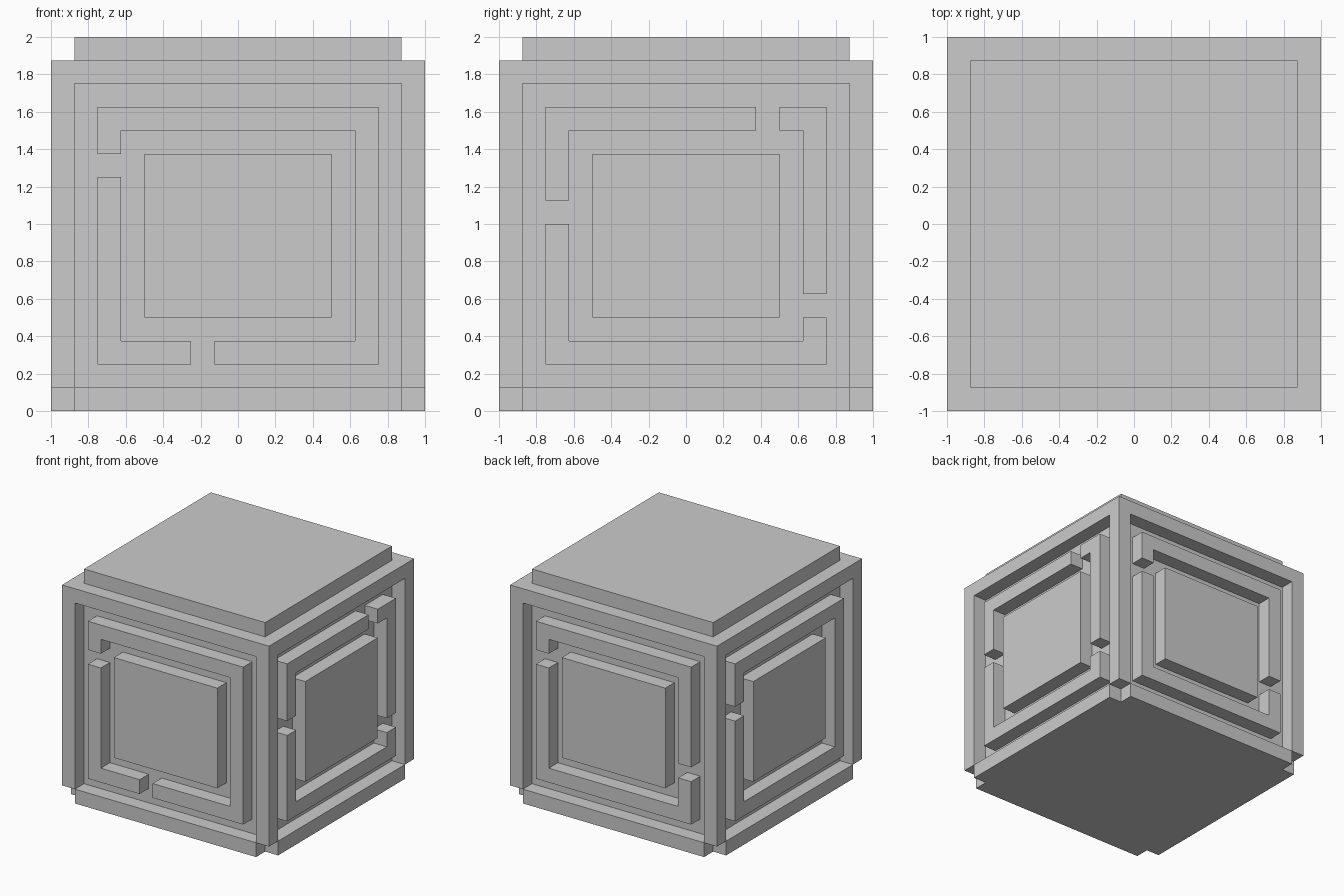
import bpy, bmesh
from math import radians
from mathutils import Matrix, Vector

if "Cube" in bpy.data.objects:
    bpy.data.objects.remove(bpy.data.objects["Cube"])

U = 0.125           # module that every size is a multiple of
OUT, IN = 1.0, 1.0 - U


def finish(bm, name, matrix=None):
    bmesh.ops.recalc_face_normals(bm, faces=bm.faces)
    mesh = bpy.data.meshes.new(name)
    bm.to_mesh(mesh)
    bm.free()
    if matrix:
        mesh.transform(matrix)
    obj = bpy.data.objects.new(name, mesh)
    bpy.context.collection.objects.link(obj)
    return obj


def prism(name, points, start, vector, matrix=None):
    """Extrude a flat outline; start maps a 2D point to 3D."""
    bm = bmesh.new()
    face = bm.faces.new([bm.verts.new(start(*p)) for p in points])
    ext = bmesh.ops.extrude_face_region(bm, geom=[face], use_keep_orig=True)
    verts = [g for g in ext["geom"] if isinstance(g, bmesh.types.BMVert)]
    bmesh.ops.translate(bm, verts=verts, vec=vector)
    return finish(bm, name, matrix)


def rect(u0, u1, v0, v1):
    return [(u0, v0), (u1, v0), (u1, v1), (u0, v1)]


def strip(path, half=U / 2):
    """Outline of a constant-width band along an axis-aligned path."""
    pts = [Vector(p) for p in path]
    normals = []
    for a, b in zip(pts, pts[1:]):
        d = (b - a).normalized()
        normals.append(Vector((-d.y, d.x)))
    offsets = [normals[0]]
    offsets += [m + n for m, n in zip(normals, normals[1:])]
    offsets.append(normals[-1])
    left = [p + o * half for p, o in zip(pts, offsets)]
    right = [p - o * half for p, o in zip(pts, offsets)]
    return left + right[::-1]


# Core block, whose top shows as the raised lid
prism("core", rect(-IN, IN, -IN, IN), lambda x, y: (x, y, U), (0, 0, 2 - U))

# Cross-shaped base with notched corners
cross = [(-IN, -OUT), (IN, -OUT), (IN, -IN), (OUT, -IN), (OUT, IN), (IN, IN),
         (IN, OUT), (-IN, OUT), (-IN, IN), (-OUT, IN), (-OUT, -IN), (-IN, -IN)]
prism("base", cross, lambda x, y: (x, y, 0), (0, 0, U))

# Frame: top rim with four corner posts pulled down from it
bm = bmesh.new()
steps = (-OUT, -IN, IN, OUT)
grid = [[bm.verts.new((x, y, 2 - U)) for y in steps] for x in steps]
faces = [bm.faces.new((grid[i][j], grid[i + 1][j], grid[i + 1][j + 1], grid[i][j + 1]))
         for i in range(3) for j in range(3)]
ext = bmesh.ops.extrude_face_region(bm, geom=faces, use_keep_orig=True)
low = [g for g in ext["geom"] if isinstance(g, bmesh.types.BMVert)]
bmesh.ops.translate(bm, verts=low, vec=(0, 0, -U))
corners = [g for g in ext["geom"] if isinstance(g, bmesh.types.BMFace)
           and min(abs(c) for c in g.calc_center_median()[:2]) > IN]
posts = bmesh.ops.extrude_discrete_faces(bm, faces=corners)["faces"]
bmesh.ops.translate(bm, verts=list({v for f in posts for v in f.verts}),
                    vec=(0, 0, -(2 - 3 * U)))
bmesh.ops.recalc_face_normals(bm, faces=bm.faces)
bmesh.ops.dissolve_limit(bm, angle_limit=radians(1), verts=bm.verts, edges=bm.edges)
finish(bm, "frame")

# Broken trim ring on each side: centre lines in (across, up) seen from outside
S, B, T = 0.6875, 0.3125, 1.5625
BL, BR, TR, TL = (-S, B), (S, B), (S, T), (-S, T)
rings = {
    "front": [[(-0.125, B), BR, TR, TL, (-S, 1.375)],
              [(-S, 1.25), BL, (-0.25, B)]],
    "right": [[(-S, 1.0), BL, BR, (S, 0.5)],
              [(S, 0.625), TR, (0.5, T)],
              [(0.375, T), TL, (-S, 1.125)]],
    "back": [[(-S, 1.25), BL, BR, (S, 0.625)],
             [(S, 0.75), TR, TL, (-S, 1.375)]],
    "left": [[(-S, 1.125), BL, BR, TR, TL, (-S, 1.25)]],
}
for k, (side, paths) in enumerate(rings.items()):
    turn = Matrix.Rotation(radians(90 * k), 4, "Z")
    on_face = lambda u, v: (u, -IN, v)
    # Raised centre panel
    prism(side + "_panel", rect(-0.5, 0.5, 0.5, 1.375), on_face, (0, -U, 0), turn)
    for n, path in enumerate(paths, 1):
        prism(f"{side}_trim_{n}", strip(path), on_face, (0, -U, 0), turn)
